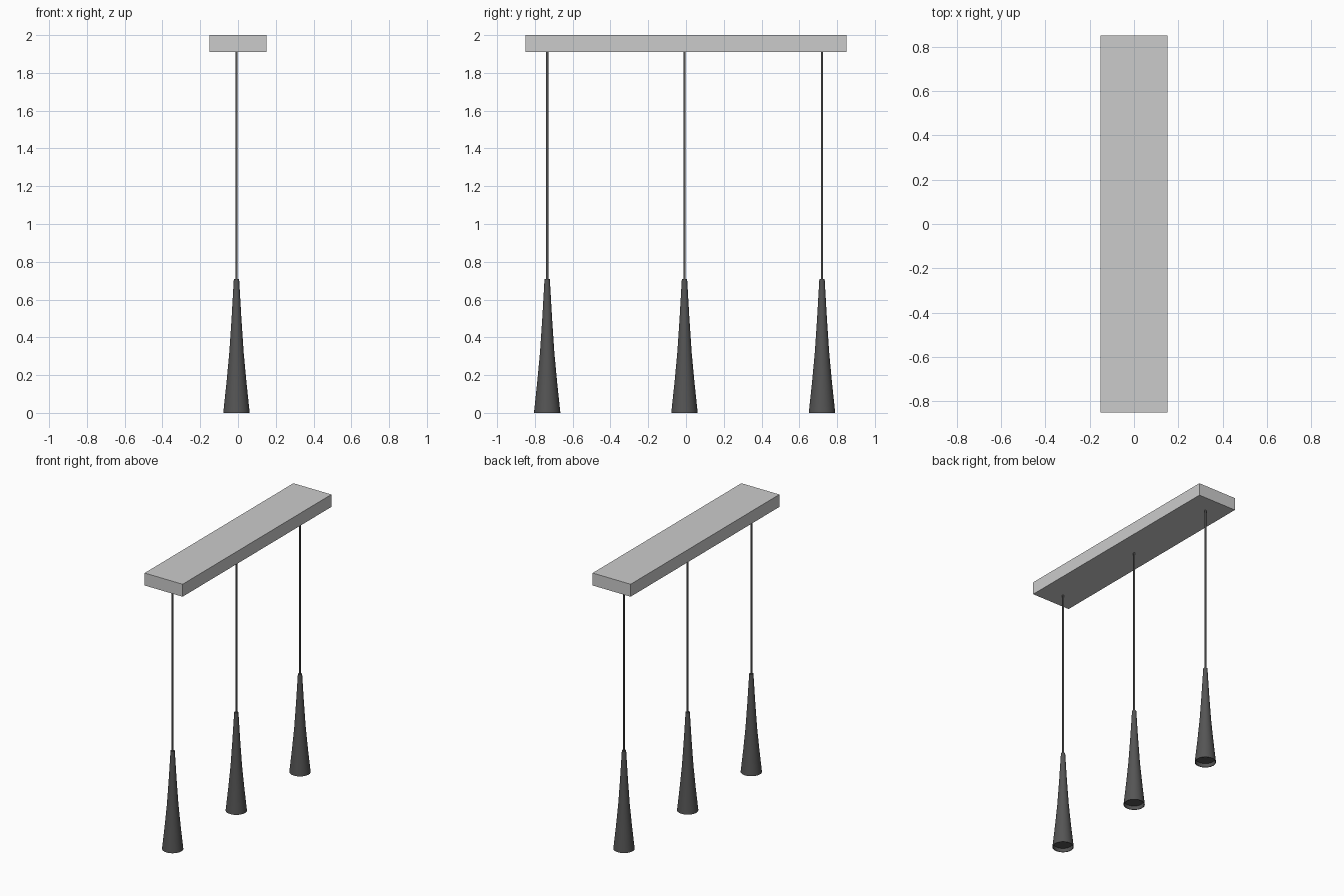
import bpy, bmesh, math

if "Cube" in bpy.data.objects:
    bpy.data.objects.remove(bpy.data.objects["Cube"])


def lathe(name, profile, loc, segs=32):
    # Spin a (radius, z) profile around the vertical axis
    bm = bmesh.new()
    rings = []
    for r, z in profile:
        rings.append([bm.verts.new((r * math.cos(2 * math.pi * i / segs),
                                    r * math.sin(2 * math.pi * i / segs), z))
                      for i in range(segs)])
    for a, b in zip(rings, rings[1:]):
        for i in range(segs):
            j = (i + 1) % segs
            bm.faces.new((a[i], a[j], b[j], b[i]))
    bm.faces.new(rings[0])
    bm.faces.new(rings[-1])
    bmesh.ops.recalc_face_normals(bm, faces=bm.faces)
    mesh = bpy.data.meshes.new(name)
    bm.to_mesh(mesh)
    bm.free()
    ob = bpy.data.objects.new(name, mesh)
    ob.location = loc
    bpy.context.collection.objects.link(ob)
    bpy.ops.object.select_all(action='DESELECT')
    ob.select_set(True)
    bpy.context.view_layer.objects.active = ob
    bpy.ops.object.shade_smooth_by_angle(angle=math.radians(35))
    return ob


dark = bpy.data.materials.new("dark_metal")
dark.diffuse_color = (0.09, 0.09, 0.09, 1)
dark.use_nodes = True
dark.node_tree.nodes["Principled BSDF"].inputs["Base Color"].default_value = dark.diffuse_color

# Ceiling plate
bpy.ops.mesh.primitive_cube_add(size=1, location=(0, 0, 1.955))
plate = bpy.context.object
plate.name = "ceiling_plate"
plate.scale = (0.304, 1.7, 0.09)
bpy.ops.object.transform_apply(location=False, rotation=False, scale=True)

# Flared shade with a recessed diffuser disc in its open bottom
shade = [(0.062, 0.025), (0.066, 0.0), (0.07, 0.0), (0.053, 0.16), (0.038, 0.32),
         (0.026, 0.5), (0.014, 0.71)]
cable = [(0.0065, 0.70), (0.0065, 1.912)]

# Three hanging pendants
for n, y in enumerate((-0.735, -0.008, 0.72), 1):
    for part, profile, segs in (("shade", shade, 32), ("cable", cable, 16)):
        ob = lathe(f"{part}_{n}", profile, (-0.008, y, 0), segs)
        ob.data.materials.append(dark)
